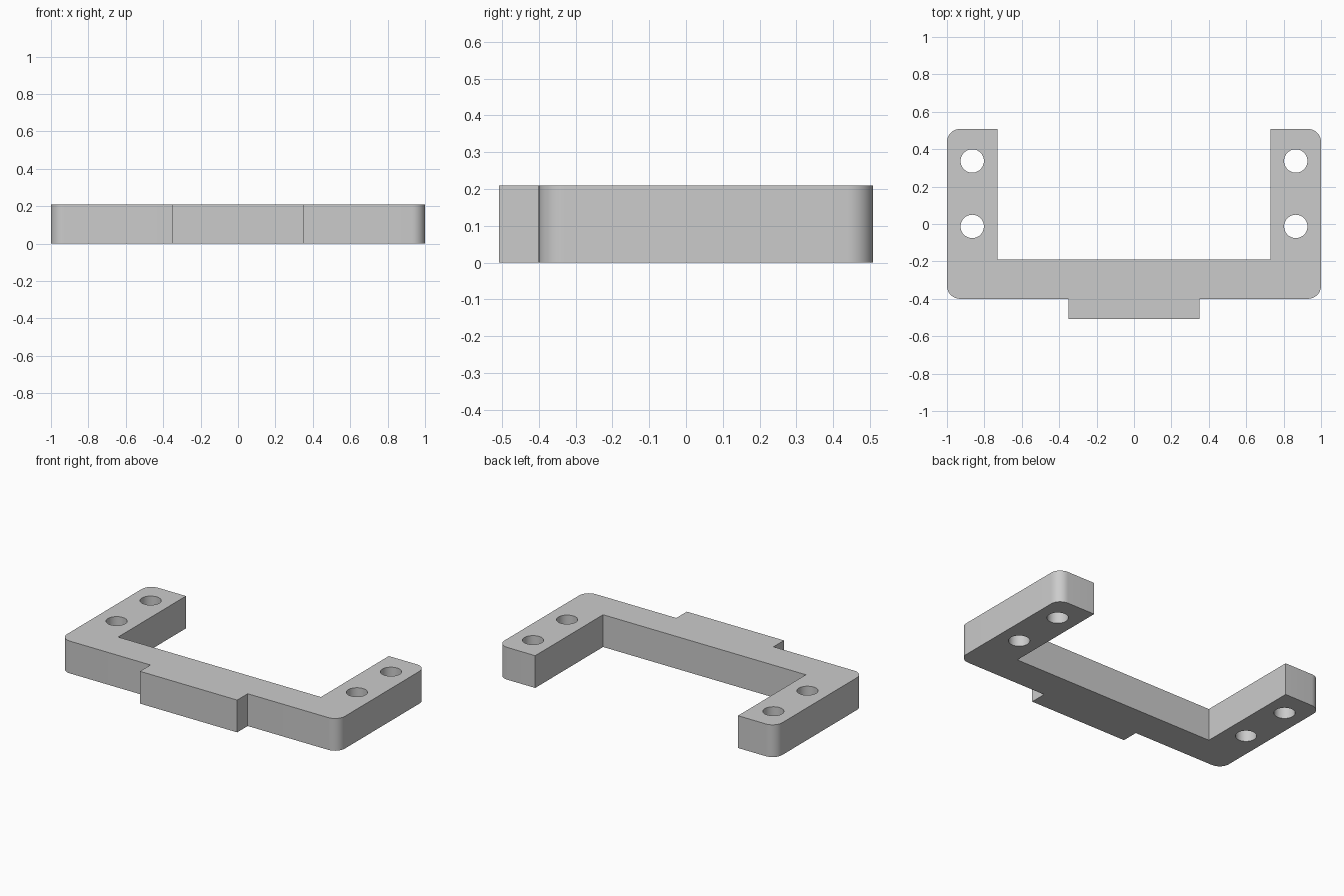
import bpy, bmesh, math
from mathutils import Vector

HEIGHT = 0.21
BACK, FRONT, TAB_FRONT, INNER = 0.508, -0.4, -0.508, -0.19
TAB_X, INNER_X = 0.35, 0.73
CORNER_RADIUS, HOLE_RADIUS = 0.07, 0.0625

cube = bpy.data.objects.get("Cube")
if cube:
    bpy.data.objects.remove(cube, do_unlink=True)

# Plain grey material
grey = bpy.data.materials.new("plain_grey")
grey.use_nodes = True
colour = (0.6, 0.6, 0.6, 1)
grey.diffuse_color = colour
grey.node_tree.nodes["Principled BSDF"].inputs["Base Color"].default_value = colour


def add_object(name, bm):
    mesh = bpy.data.meshes.new(name)
    bm.to_mesh(mesh)
    bm.free()
    mesh.materials.append(grey)
    obj = bpy.data.objects.new(name, mesh)
    bpy.context.collection.objects.link(obj)
    return obj


# U-shaped bracket with front tab: half outline mirrored, then extruded
half = [(TAB_X, TAB_FRONT), (TAB_X, FRONT), (1, FRONT), (1, BACK),
        (INNER_X, BACK), (INNER_X, INNER)]
outline = half + [(-x, y) for x, y in reversed(half)]
bm = bmesh.new()
base = bm.faces.new([bm.verts.new((x, y, 0)) for x, y in outline])
extruded = bmesh.ops.extrude_face_region(bm, geom=[base])["geom"]
bmesh.ops.translate(bm, vec=Vector((0, 0, HEIGHT)),
                    verts=[v for v in extruded if isinstance(v, bmesh.types.BMVert)])
bmesh.ops.recalc_face_normals(bm, faces=bm.faces)

# Rounded outer corners
corners = [e for e in bm.edges
           if all(abs(v.co.x) > 0.99 for v in e.verts)
           and abs(e.verts[0].co.z - e.verts[1].co.z) > 0.1]
bmesh.ops.bevel(bm, geom=corners, offset=CORNER_RADIUS, segments=10,
                profile=0.5, affect='EDGES')
bracket = add_object("bracket", bm)

# Screw holes through both arms
bm = bmesh.new()
for side in (-1, 1):
    for y in (0.337, -0.013):
        hole = bmesh.ops.create_cone(bm, cap_ends=True, segments=48, depth=1,
                                     radius1=HOLE_RADIUS, radius2=HOLE_RADIUS)
        bmesh.ops.translate(bm, verts=hole["verts"],
                            vec=Vector((side * 0.865, y, HEIGHT / 2)))
cutter = add_object("hole_cutter", bm)

cut = bracket.modifiers.new("holes", 'BOOLEAN')
cut.operation = 'DIFFERENCE'
cut.solver = 'EXACT'
cut.object = cutter

# Apply the cut, drop the cutter and smooth the curved walls
for obj in bpy.context.selected_objects:
    obj.select_set(False)
bpy.context.view_layer.objects.active = bracket
bracket.select_set(True)
bpy.ops.object.modifier_apply(modifier=cut.name)
bpy.data.objects.remove(cutter, do_unlink=True)
bpy.ops.object.shade_smooth_by_angle(angle=math.radians(30))
